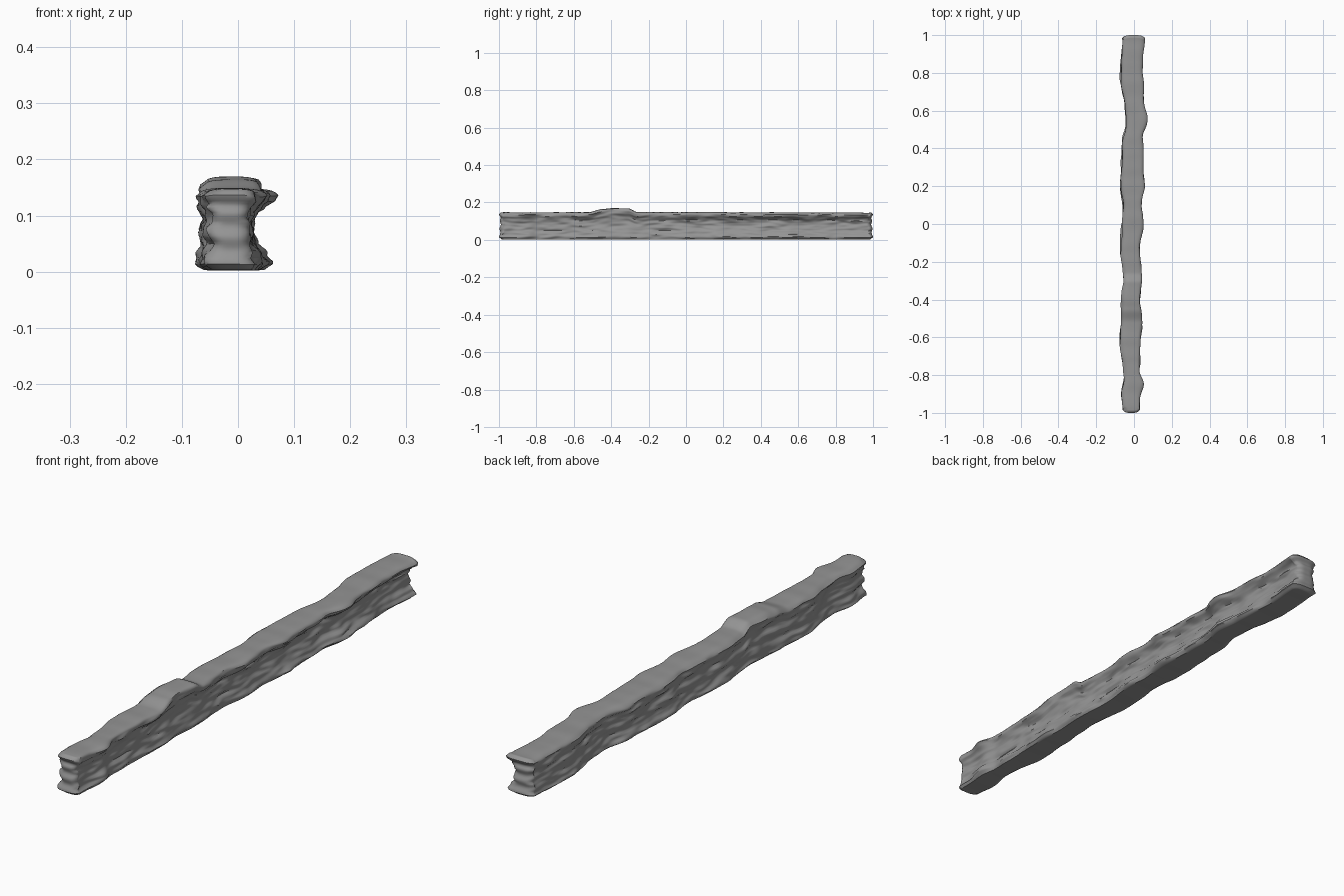
import bpy
import bmesh
from mathutils import Vector, noise

if "Cube" in bpy.data.objects:
    bpy.data.objects.remove(bpy.data.objects["Cube"], do_unlink=True)

NX, NY, NZ = 10, 240, 28

# Plan outlines (y, x) and side profiles (height fraction, amount)
LEFT_EDGE = [(-1, -.058), (-.9, -.068), (-.8, -.053), (-.62, -.075), (-.4, -.066), (-.3, -.057),
             (-.12, -.071), (.08, -.06), (.2, -.07), (.4, -.064), (.55, -.043), (.8, -.072), (1, -.062)]
RIGHT_EDGE = [(-1, .032), (-.93, .032), (-.85, .047), (-.78, .03), (-.7, .031), (-.5, .042), (-.4, .034),
              (-.3, .042), (-.12, .03), (0, .052), (.1, .042), (.2, .058), (.45, .046), (.55, .073),
              (.65, .056), (.85, .043), (1, .057)]
LEFT_INSET = [(0, .014), (.06, 0), (.2, .004), (.35, .01), (.5, .005), (.65, .012), (.8, .005), (.93, .001), (1, .013)]
OVERHANG = [(0, .45), (.08, .8), (.2, .5), (.35, .15), (.6, .05), (.7, .15), (.78, .5), (.86, .88), (.94, 1), (1, .75)]
TOP_EDGE = [(-1, .147), (-.52, .148), (-.45, .165), (-.4, .169), (-.31, .169), (-.26, .149), (1, .146)]
END_INSET = [(0, .014), (.08, 0), (.25, .008), (.4, .003), (.55, .01), (.7, .004), (.8, .01), (.93, 0), (1, .01)]


def curve(points, t):
    """Smoothly eased value along a list of points."""
    for (a, p), (b, q) in zip(points, points[1:]):
        if t <= b:
            k = max(0, (t - a) / (b - a))
            return p + (q - p) * k * k * (3 - 2 * k)
    return points[-1][1]


def strata(side, y, w):
    """Rippled bands of rock, long along the wall and thin in height."""
    broad = noise.noise(Vector((side * 7, y * 9, w * 5)))
    fine = noise.noise(Vector((side * 13, y * 16, w * 11)))
    return (broad * .008 + fine * .006) * min(1, 8 * w * (1 - w) + .25)


def rock_point(u, v, w):
    """Turn a point of a unit box into a point of the wall."""
    y = v
    edge = curve(RIGHT_EDGE, y)
    core = .01 + .22 * edge
    right = core + (edge - core) * curve(OVERHANG, w) + strata(1, y, w)
    left = curve(LEFT_EDGE, y) + curve(LEFT_INSET, w) + strata(2, y, w)
    x = left + (right - left) * (u + 1) / 2
    ripple = noise.noise(Vector((x * 4, y * 14, 3))) * .0025
    z = .003 + ripple * (.4 + .6 * w) + (curve(TOP_EDGE, y) - .003) * w
    z -= .004 * w ** 6 * abs(u) ** 4
    # Rounded ends
    tip = max(0, (abs(v) - .97) / .03)
    y -= (1 if v > 0 else -1) * tip * (curve(END_INSET, w) + .014 * abs(u) ** 4)
    return Vector((x, y, z))


def add_sheet(bm, rows, cols, place, flip):
    grid = [[bm.verts.new(place(i / rows, j / cols)) for j in range(cols + 1)] for i in range(rows + 1)]
    for i in range(rows):
        for j in range(cols):
            quad = [grid[i][j], grid[i + 1][j], grid[i + 1][j + 1], grid[i][j + 1]]
            bm.faces.new(quad[::-1] if flip else quad)


bm = bmesh.new()
for s in (-1, 1):
    # Long sides, ends, then top and bottom
    add_sheet(bm, NY, NZ, lambda a, b: rock_point(s, 2 * a - 1, b), s < 0)
    add_sheet(bm, NX, NZ, lambda a, b: rock_point(2 * a - 1, s, b), s > 0)
    add_sheet(bm, NX, NY, lambda a, b: rock_point(2 * a - 1, 2 * b - 1, (s + 1) / 2), s < 0)
bmesh.ops.remove_doubles(bm, verts=bm.verts, dist=.00005)
bmesh.ops.recalc_face_normals(bm, faces=bm.faces)
mesh = bpy.data.meshes.new("rock_ledge")
bm.to_mesh(mesh)
bm.free()

ledge = bpy.data.objects.new("rock_ledge", mesh)
bpy.context.collection.objects.link(ledge)

# Plain stone colour
stone = bpy.data.materials.new("grey_stone")
stone.use_nodes = True
colour = (.3, .3, .3, 1)
stone.diffuse_color = colour
stone.node_tree.nodes["Principled BSDF"].inputs["Base Color"].default_value = colour
mesh.materials.append(stone)

bpy.context.view_layer.objects.active = ledge
ledge.select_set(True)
bpy.ops.object.shade_smooth_by_angle(angle=.9)
